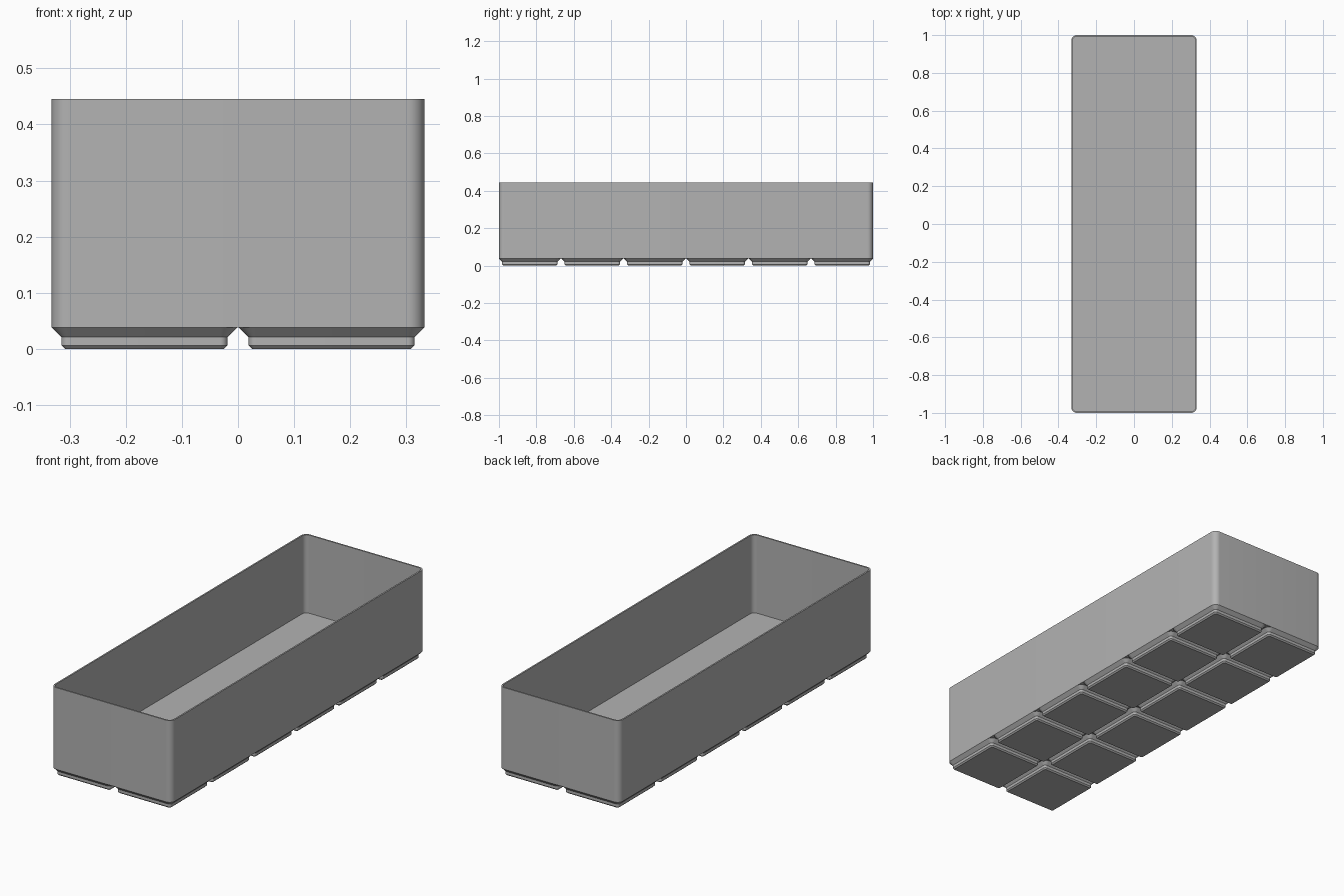
import bpy, bmesh, math

if "Cube" in bpy.data.objects:
    bpy.data.objects.remove(bpy.data.objects["Cube"])

S = 2 / 251.5            # millimetres to model units
PITCH = 42.0             # foot spacing
COLS, ROWS = 2, 6
W, L, H = 83.5, 251.5, 56.0
BASE, FLOOR, WALL, R = 4.75, 7.0, 0.95, 3.75
SEG = 10                 # segments per rounded corner

grey = bpy.data.materials.new("plain grey")
grey.diffuse_color = (0.45, 0.45, 0.45, 1)
grey.use_nodes = True
grey.node_tree.nodes["Principled BSDF"].inputs["Base Color"].default_value = grey.diffuse_color


def rounded_ring(bm, w, l, r, z):
    """Rounded rectangle of vertices, counter-clockwise from above."""
    ring = []
    for i, (sx, sy) in enumerate([(1, 1), (-1, 1), (-1, -1), (1, -1)]):
        for k in range(SEG + 1):
            a = math.pi / 2 * (i + k / SEG)
            x = sx * (w / 2 - r) + r * math.cos(a)
            y = sy * (l / 2 - r) + r * math.sin(a)
            ring.append(bm.verts.new((x * S, y * S, z * S)))
    return ring


def loft(name, sections, cap_end):
    """Skin a stack of rounded rectangles (width, length, radius, z)."""
    bm = bmesh.new()
    rings = [rounded_ring(bm, *s) for s in sections]
    bm.faces.new(rings[0][::-1])
    for a, b in zip(rings, rings[1:]):
        for i in range(len(a)):
            j = (i + 1) % len(a)
            bm.faces.new((a[i], a[j], b[j], b[i]))
    if cap_end:
        bm.faces.new(rings[-1])
    mesh = bpy.data.meshes.new(name)
    bm.to_mesh(mesh)
    bm.free()
    mesh.materials.append(grey)
    return mesh


def add(name, mesh, x=0, y=0):
    ob = bpy.data.objects.new(name, mesh)
    ob.location = (x * S, y * S, 0)
    bpy.context.collection.objects.link(ob)
    return ob


# Open box: outside wall up, over the rim, inside wall down to the floor
iw, il, ir = W - 2 * WALL, L - 2 * WALL, R - WALL
box = add("bin_body", loft("bin_body", [
    (W, L, R, BASE), (W, L, R, H), (iw, il, ir, H), (iw, il, ir, FLOOR)], True))

# Stepped foot: small chamfer, straight band, large chamfer
foot_mesh = loft("foot", [
    (35.6, 35.6, 0.8, 0), (37.2, 37.2, 1.6, 0.8),
    (37.2, 37.2, 1.6, 2.6), (41.5, 41.5, R, BASE)], False)
feet = [add(f"foot_{c}_{r}", foot_mesh,
            (c - (COLS - 1) / 2) * PITCH, (r - (ROWS - 1) / 2) * PITCH)
        for c in range(COLS) for r in range(ROWS)]

# Smooth rounded corners, keep the edges sharp
bpy.ops.object.select_all(action='DESELECT')
for ob in (box, feet[0]):
    ob.select_set(True)
bpy.context.view_layer.objects.active = box
bpy.ops.object.shade_smooth_by_angle(angle=math.radians(30))
